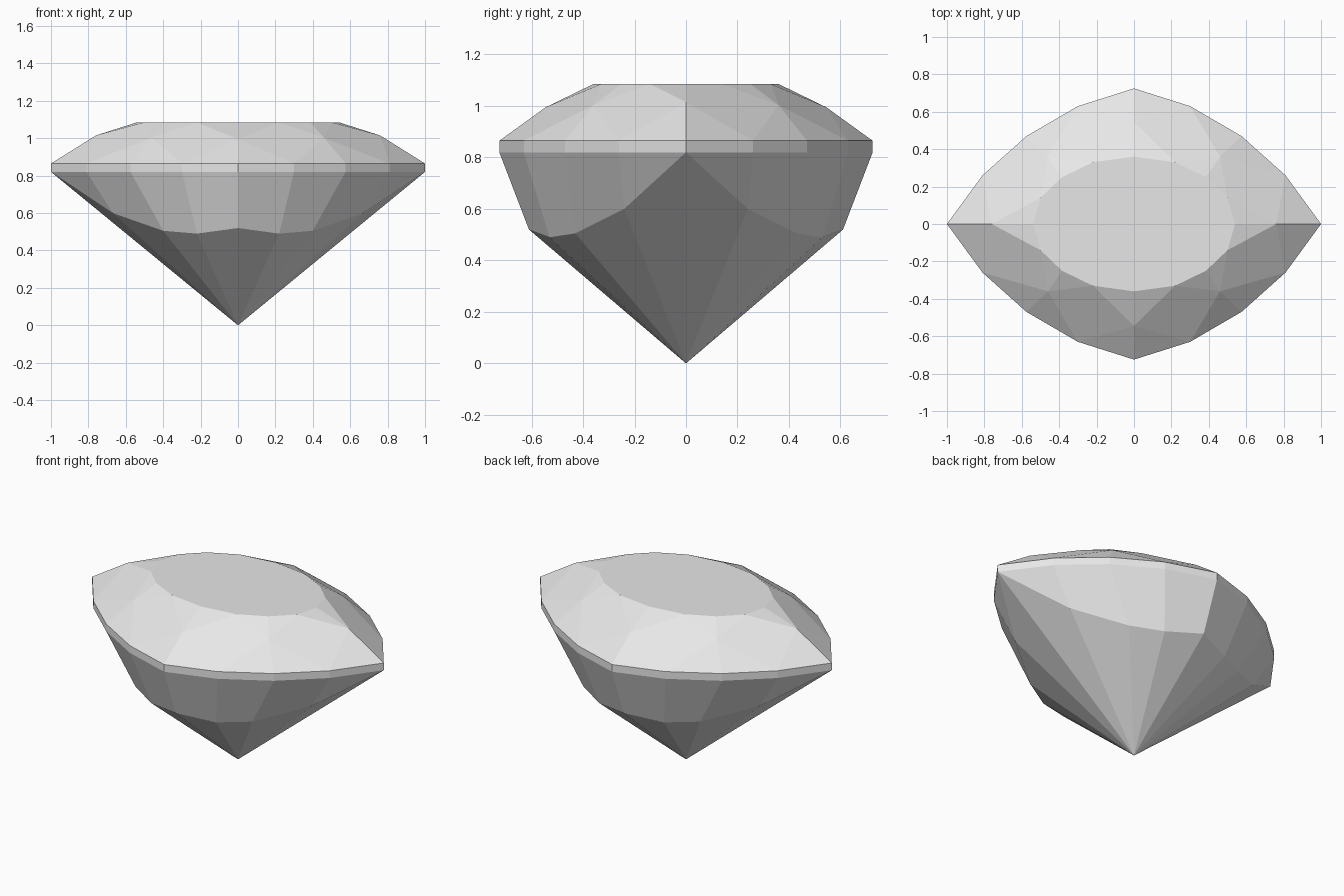
import bpy
import bmesh

cube = bpy.data.objects.get("Cube")
if cube:
    bpy.data.objects.remove(cube, do_unlink=True)

mat = bpy.data.materials.new("pale_grey")
mat.use_nodes = True
colour = (0.8, 0.8, 0.8, 1)
mat.diffuse_color = colour
mat.node_tree.nodes["Principled BSDF"].inputs["Base Color"].default_value = colour


def full_ring(bm, quarter):
    """Mirror a quarter outline, from the +x tip to the +y side, into 16 points."""
    half = quarter + [(-x, y, z) for x, y, z in quarter[-2::-1]]
    ring = half + [(x, -y, z) for x, y, z in half[-2:0:-1]]
    return [bm.verts.new(p) for p in ring]


def band(bm, lower, upper):
    n = len(lower)
    for i in range(n):
        j = (i + 1) % n
        bm.faces.new((lower[i], lower[j], upper[j], upper[i]))


outline = [(1, 0), (0.81, 0.26), (0.575, 0.47), (0.30, 0.63), (0, 0.725)]
table_outline = [(0.54, 0), (0.5, 0.14), (0.385, 0.25), (0.22, 0.33), (0, 0.36)]
star_quarter = [(0.76, 0, 1.015), (0.46, 0.36, 1.003), (0, 0.545, 0.995)]
pavilion_quarter = [(0.67, 0.24, 0.60), (0.40, 0.43, 0.505),
                    (0.22, 0.53, 0.49), (0, 0.61, 0.52)]

bm = bmesh.new()
girdle_low = full_ring(bm, [(x, y, 0.82) for x, y in outline])
girdle_top = full_ring(bm, [(x, y, 0.865) for x, y in outline])
table = full_ring(bm, [(x, y, 1.085) for x, y in table_outline])
stars = full_ring(bm, star_quarter)
# the pavilion break meets the girdle at both pointed ends
pavilion = full_ring(bm, [(1, 0, 0.82)] + pavilion_quarter)
culet = bm.verts.new((0, 0, 0))

# girdle and table
band(bm, girdle_low, girdle_top)
bm.faces.new(table)

# crown: stars, kites and upper halves around eight star tips
for k, tip in enumerate(stars):
    i = 2 * k
    a, b, c = (i - 1) % 16, i, (i + 1) % 16
    d = (i + 2) % 16
    bm.faces.new((tip, table[b], table[a]))
    bm.faces.new((tip, table[c], table[b]))
    bm.faces.new((tip, girdle_top[a], girdle_top[b]))
    bm.faces.new((tip, girdle_top[b], girdle_top[c]))
    next_tip = stars[(k + 1) % 8]
    bm.faces.new((tip, girdle_top[c], next_tip, table[c]))

# pavilion: lower halves and facets running down to the point
band(bm, pavilion, girdle_low)
for i in range(16):
    bm.faces.new((culet, pavilion[(i + 1) % 16], pavilion[i]))

bmesh.ops.remove_doubles(bm, verts=bm.verts, dist=0.0005)
bmesh.ops.recalc_face_normals(bm, faces=bm.faces)
mesh = bpy.data.meshes.new("cut_gem")
bm.to_mesh(mesh)
bm.free()
mesh.materials.append(mat)
gem = bpy.data.objects.new("cut_gem", mesh)
bpy.context.scene.collection.objects.link(gem)
